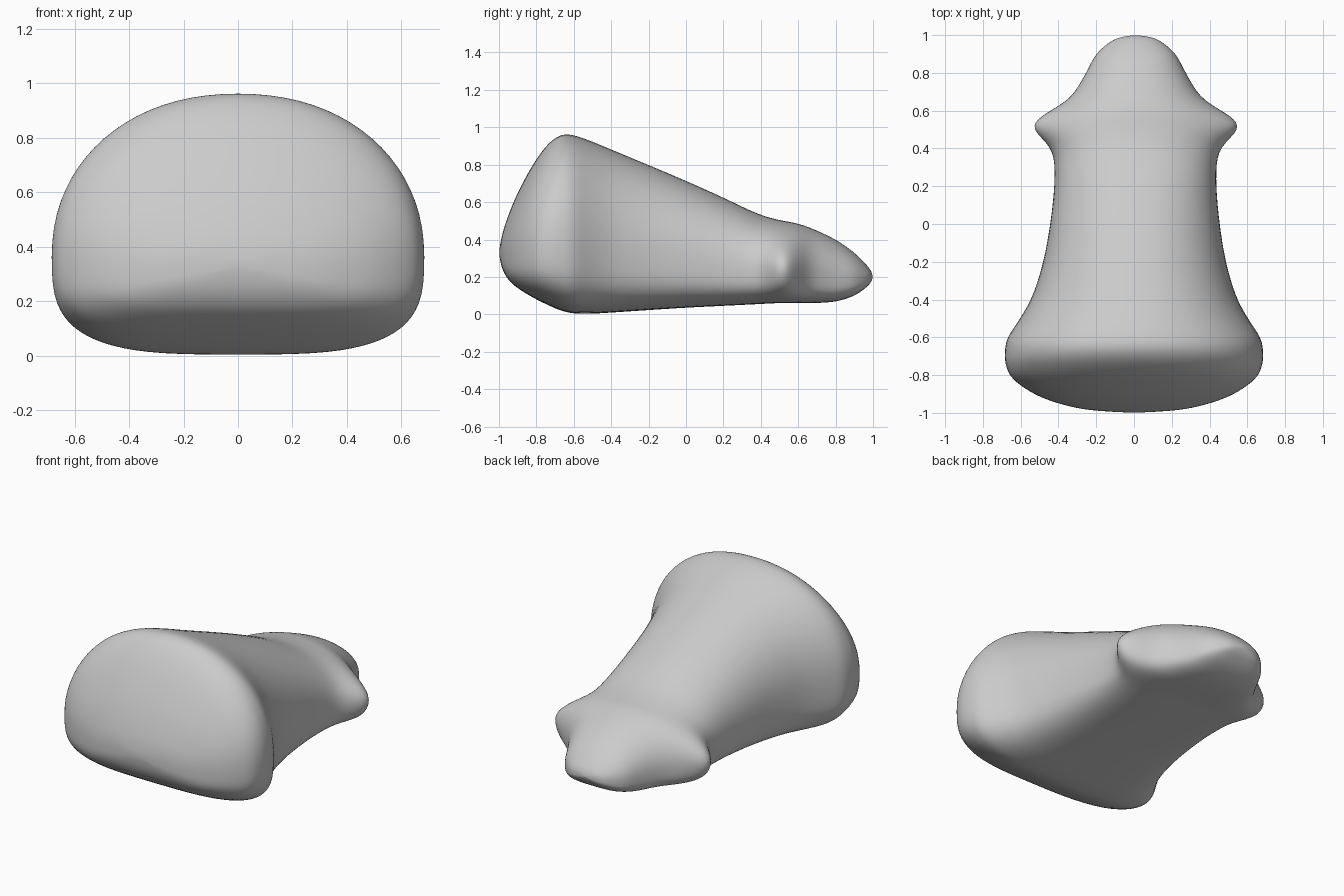
import bpy, bmesh
from math import cos, sin, pi, exp, copysign

cube = bpy.data.objects.get("Cube")
if cube:
    bpy.data.objects.remove(cube, do_unlink=True)

# Stations from the broad front to the rounded rear: y, half width, bottom, top
STATIONS = [
    (-1, 0, .33, .33), (-.985, .24, .25, .42), (-.95, .4, .185, .53),
    (-.9, .53, .14, .65), (-.82, .645, .09, .8), (-.74, .682, .05, .91),
    (-.67, .685, .02, .96), (-.6, .67, .004, .96), (-.5, .605, .003, .925),
    (-.38, .54, .01, .875), (-.2, .485, .022, .8), (0, .45, .035, .715),
    (.2, .43, .045, .625), (.38, .43, .054, .54), (.5, .435, .06, .505),
    (.59, .41, .06, .488), (.68, .335, .06, .457), (.8, .265, .068, .4),
    (.9, .21, .1, .33), (.965, .135, .145, .265), (.99, .075, .175, .23),
    (1, 0, .2, .2),
]
STEPS, SIDES = 5, 80


def spline(a, b, c, d, t):
    """Catmull-Rom blend between b and c."""
    return [q + .5 * t * (r - p + t * (2*p - 5*q + 4*r - s + t * (3*(q - r) + s - p)))
            for p, q, r, s in zip(a, b, c, d)]


def power(v, n):
    return copysign(abs(v) ** (2 / n), v)


def section(y, width, low, high):
    """Flat-bottomed, arched cross-section with the rear side bumps."""
    mid = low + .37 * (high - low)
    shift = .01 * min(max(y + .5, 0), 1)
    bump = .12 * exp(-((y - .52) / .09) ** 2)
    points = []
    for i in range(SIDES):
        a = 2 * pi * i / SIDES
        n = 2.15 if sin(a) > 0 else 3.5
        reach = high - mid if sin(a) > 0 else mid - low
        x = width * power(cos(a), n)
        z = mid + reach * power(sin(a), n)
        x += power(cos(a), 2.5) * bump * exp(-((z - .25) / .15) ** 2)
        points.append((x + shift, y, z))
    return points


# Interpolate the stations, leaving the two tips as single points
rows = []
last = len(STATIONS) - 1
for i in range(last):
    group = [STATIONS[min(max(k, 0), last)] for k in range(i - 1, i + 3)]
    rows += [spline(*group, s / STEPS) for s in range(STEPS)]
rows = rows[1:]

# Skin the body
bm = bmesh.new()
rings = [[bm.verts.new(p) for p in section(*row)] for row in rows]
front_tip = bm.verts.new((0, -1, .33))
rear_tip = bm.verts.new((.01, 1, .2))
for i in range(SIDES):
    j = (i + 1) % SIDES
    for a, b in zip(rings, rings[1:]):
        bm.faces.new((a[i], a[j], b[j], b[i]))
    bm.faces.new((front_tip, rings[0][j], rings[0][i]))
    bm.faces.new((rear_tip, rings[-1][i], rings[-1][j]))

# Soften the spline joints
for _ in range(6):
    bmesh.ops.smooth_vert(bm, verts=bm.verts, factor=.5,
                          use_axis_x=True, use_axis_y=True, use_axis_z=True)
bmesh.ops.recalc_face_normals(bm, faces=bm.faces)
for face in bm.faces:
    face.smooth = True
mesh = bpy.data.meshes.new("smooth_body")
bm.to_mesh(mesh)
bm.free()
body = bpy.data.objects.new("smooth_body", mesh)
bpy.context.collection.objects.link(body)

# Plain grey finish
grey = bpy.data.materials.new("light_grey")
grey.use_nodes = True
color = (.6, .6, .6, 1)
grey.diffuse_color = color
grey.node_tree.nodes["Principled BSDF"].inputs["Base Color"].default_value = color
mesh.materials.append(grey)
